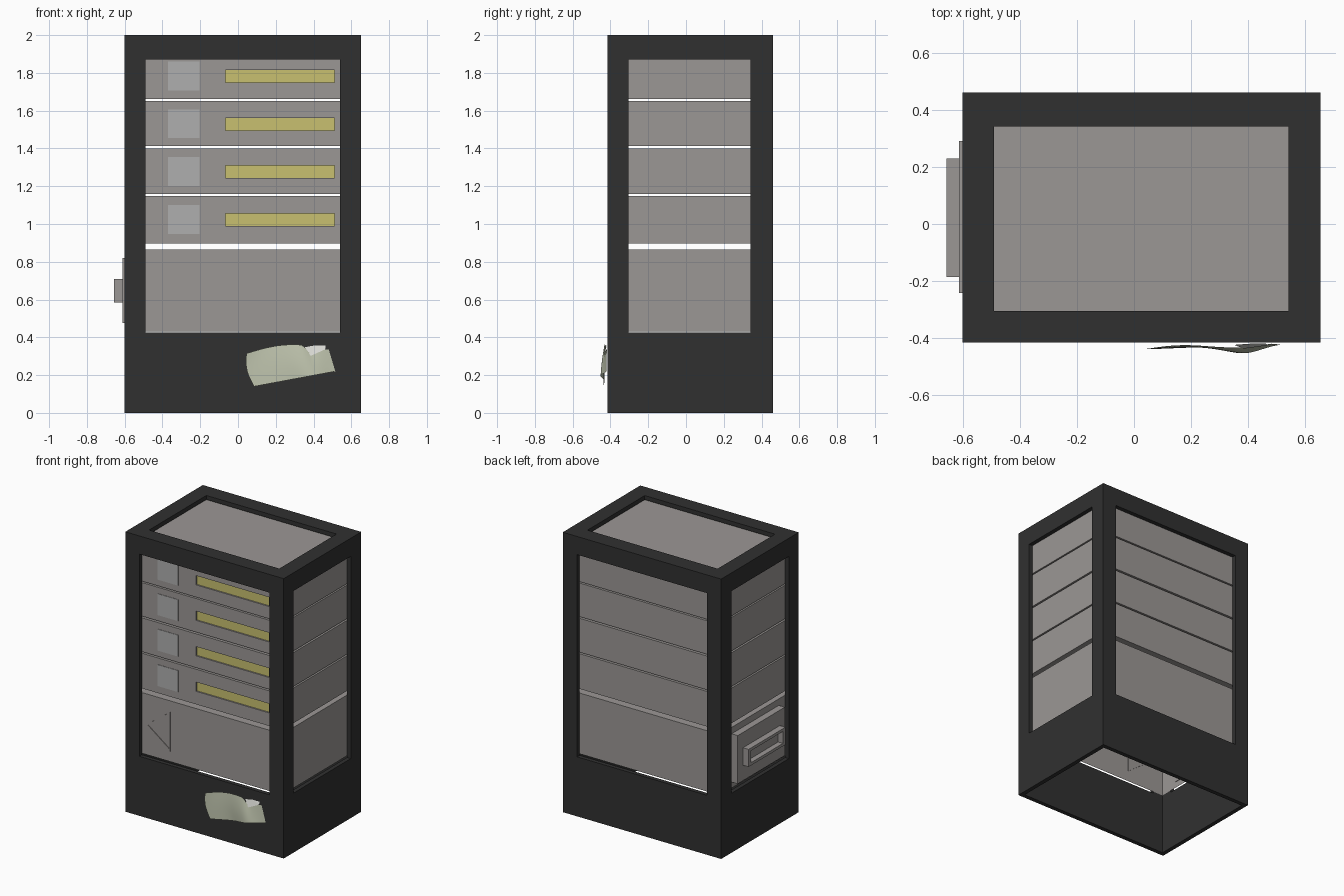
import bpy, bmesh, math
from mathutils import Vector

if "Cube" in bpy.data.objects:
    bpy.data.objects.remove(bpy.data.objects["Cube"])


def material(name, rgb):
    m = bpy.data.materials.new(name)
    m.diffuse_color = (*rgb, 1)
    m.use_nodes = True
    m.node_tree.nodes["Principled BSDF"].inputs["Base Color"].default_value = m.diffuse_color
    return m


BLACK = material("black_metal", (0.03, 0.03, 0.03))
GREY = material("warm_grey", (0.33, 0.31, 0.30))
LIGHT = material("light_grey", (0.43, 0.43, 0.43))
YELLOW = material("yellow", (0.58, 0.53, 0.16))
PAPER = material("paper", (0.52, 0.55, 0.42))
WHITE = material("paper_back", (0.7, 0.7, 0.66))


def finish(name, bm, mat):
    me = bpy.data.meshes.new(name)
    bm.to_mesh(me)
    bm.free()
    ob = bpy.data.objects.new(name, me)
    bpy.context.collection.objects.link(ob)
    if mat:
        me.materials.append(mat)
    return ob


def box(name, x, y, z, mat=None, open_bottom=False):
    bm = bmesh.new()
    bmesh.ops.create_cube(bm, size=1)
    for v in bm.verts:
        v.co = Vector([r[0] + (c + 0.5) * (r[1] - r[0]) for c, r in zip(v.co, (x, y, z))])
    if open_bottom:
        bm.normal_update()
        bmesh.ops.delete(bm, geom=[f for f in bm.faces if f.normal.z < -0.5], context='FACES')
    return finish(name, bm, mat)


def cut(ob, *ranges):
    # Subtract a box from an object
    cutter = box("cutter", *ranges)
    cutter.hide_render = True
    mod = ob.modifiers.new("cut", 'BOOLEAN')
    mod.operation = 'DIFFERENCE'
    mod.solver = 'EXACT'
    mod.object = cutter
    bpy.context.view_layer.objects.active = ob
    bpy.ops.object.modifier_apply(modifier=mod.name)
    bpy.data.objects.remove(cutter)


# Outer shell: thin walls, open underneath, windows on every side and the top
WX, WY, WZ = (-0.49, 0.54), (-0.305, 0.342), (0.425, 1.87)
shell = box("cabinet_shell", (-0.6, 0.652), (-0.415, 0.46), (0, 2), BLACK)
cut(shell, (-0.57, 0.622), (-0.385, 0.43), (-0.5, 1.97))
cut(shell, (-1, 1), WY, WZ)
cut(shell, WX, (-1, 1), WZ)
cut(shell, WX, WY, (1.5, 2.5))

# Inner blocks behind the windows, separated by narrow gaps
BX, BY = (-0.564, 0.616), (-0.379, 0.424)
box("lower_block", BX, BY, (0.432, 0.866), GREY, open_bottom=True)
levels = [(0.896, 1.147), (1.158, 1.40), (1.412, 1.652), (1.662, 1.955)]
for i, z in enumerate(levels):
    block = box(f"shelf_block_{i + 1}", BX, BY, z, GREY)
    zs = 1.022 + i * 0.2535
    slot = ((-0.067, 0.512), zs - 0.033, zs + 0.033)
    cut(block, slot[0], (-0.5, BY[0] + 0.014), slot[1:])
    box(f"yellow_strip_{i + 1}", slot[0], (BY[0] + 0.01, BY[0] + 0.02), slot[1:], YELLOW)
    box(f"label_plate_{i + 1}", (-0.37, -0.205), (BY[0] - 0.003, BY[0] + 0.01),
        (zs - 0.075, zs + 0.078), LIGHT)

# Arrow outline on the lower panel
bm = bmesh.new()
outer = [(-0.457, 0.648), (-0.267, 0.788), (-0.267, 0.508)]
inner = [(-0.443, 0.648), (-0.276, 0.771), (-0.276, 0.525)]
rings = [[bm.verts.new((px, py, pz)) for px, pz in tri]
         for py in (BY[0] - 0.005, BY[0] + 0.006) for tri in (outer, inner)]
of, jf, ob_, jb = rings
for i in range(3):
    j = (i + 1) % 3
    for a, b in ((of, jf), (jf, jb), (jb, ob_), (ob_, of)):
        bm.faces.new((a[i], a[j], b[j], b[i]))
bmesh.ops.recalc_face_normals(bm, faces=bm.faces)
finish("arrow_outline", bm, GREY)

# Collection hatch on the left side
box("hatch_plate", (-0.612, -0.56), (-0.242, 0.29), (0.475, 0.82), GREY)
rim = box("hatch_rim", (-0.656, -0.606), (-0.186, 0.23), (0.585, 0.71), GREY)
cut(rim, (-0.7, -0.618), (-0.158, 0.202), (0.605, 0.69))

# Crumpled paper note on the front, with the top right corner folded over
NX, NZ = 24, 12


def sheet(u, v):
    x = (0.085 + 0.43 * u) * (1 - v) + (0.045 + 0.435 * u) * v
    low = 0.14 + 0.08 * u
    high = 0.315 + 0.022 * u + 0.035 * math.sin(math.pi * u)
    notch = max(0, 1 - abs(u - 0.78) / (0.09 if u < 0.78 else 0.2)) * 0.048
    z = low + (high - notch - low) * v
    x -= 0.018 * math.sin(math.pi * v) * (1 - u)
    y = -0.437 + 0.018 * u - 0.028 * math.exp(-((u - 0.7) / 0.2) ** 2) * (1 - v)
    y += 0.008 * math.sin(math.pi * u * 2) * v - 0.012 * math.sin(math.pi * v) * (1 - u) * u
    return (x, min(y, -0.4165), z)


bm = bmesh.new()
grid = [[bm.verts.new(sheet(i / NX, j / NZ)) for i in range(NX + 1)] for j in range(NZ + 1)]
for j in range(NZ):
    for i in range(NX):
        bm.faces.new((grid[j][i], grid[j][i + 1], grid[j + 1][i + 1], grid[j + 1][i]))
for f in bm.faces:
    f.smooth = True
finish("paper_note", bm, PAPER)

bm = bmesh.new()
flap = [(0.35, -0.423, 0.347), (0.385, -0.436, 0.302), (0.465, -0.425, 0.338),
        (0.462, -0.418, 0.356), (0.405, -0.419, 0.357)]
bm.faces.new([bm.verts.new(p) for p in flap])
bmesh.ops.triangulate(bm, faces=bm.faces)
finish("paper_fold", bm, WHITE)
